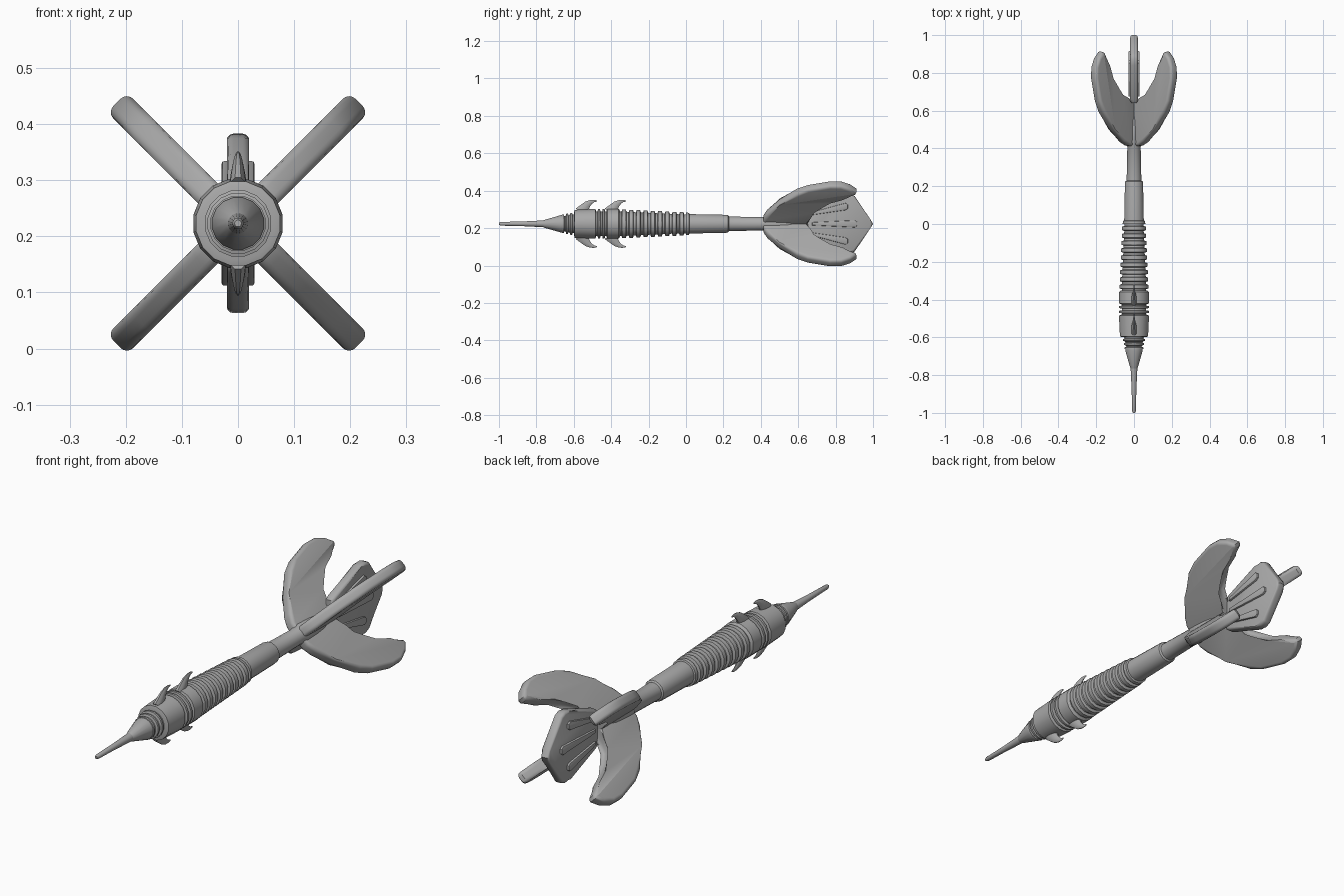
import bpy, bmesh, math
from mathutils import Vector, Matrix

cube = bpy.data.objects.get("Cube")
if cube:
    bpy.data.objects.remove(cube, do_unlink=True)

AXIS = 0.223   # height of the dart's centre line
SIDES = 16

grey = bpy.data.materials.new("plain_grey")
grey.use_nodes = True
grey.diffuse_color = (0.4, 0.4, 0.4, 1)
grey.node_tree.nodes["Principled BSDF"].inputs["Base Color"].default_value = (0.4, 0.4, 0.4, 1)


def finish(name, bm, angle=30):
    """Turn a bmesh into a smooth-shaded object on the centre line."""
    bmesh.ops.recalc_face_normals(bm, faces=bm.faces)
    mesh = bpy.data.meshes.new(name)
    bm.to_mesh(mesh)
    bm.free()
    mesh.materials.append(grey)
    ob = bpy.data.objects.new(name, mesh)
    bpy.context.collection.objects.link(ob)
    ob.location.z = AXIS
    bpy.ops.object.select_all(action='DESELECT')
    ob.select_set(True)
    bpy.context.view_layer.objects.active = ob
    bpy.ops.object.shade_smooth_by_angle(angle=math.radians(angle))
    return ob


def skin(bm, rings):
    """Bridge a list of vertex rings and cap both ends."""
    n = len(rings[0])
    for a, b in zip(rings, rings[1:]):
        for i in range(n):
            bm.faces.new((a[i], a[(i + 1) % n], b[(i + 1) % n], b[i]))
    bm.faces.new(rings[0])
    bm.faces.new(rings[-1])


def lathe(name, profile):
    """Revolve (y, radius) pairs about the y axis."""
    bm = bmesh.new()
    turns = [math.tau * (i + 0.5) / SIDES for i in range(SIDES)]
    skin(bm, [[bm.verts.new((r * math.cos(t), y, r * math.sin(t))) for t in turns]
              for y, r in profile])
    return finish(name, bm)


def slab(name, outline, half, bevel, centre=0.0, segments=3):
    """Extrude a (y, z) outline along x with rounded rims."""
    bm = bmesh.new()
    skin(bm, [[bm.verts.new((centre + s * half, y, z)) for y, z in outline]
              for s in (-1, 1)])
    rims = [e for e in bm.edges if abs(e.verts[0].co.x - e.verts[1].co.x) < 1e-6]
    bmesh.ops.bevel(bm, geom=rims, offset=bevel, segments=segments,
                    affect='EDGES', profile=0.5, clamp_overlap=True)
    return finish(name, bm, 40)


# Needle and nose cone
lathe("needle", [(-1.0, 0.006), (-0.99, 0.010), (-0.87, 0.013), (-0.75, 0.019)])
lathe("nose_cone", [(-0.765, 0.018), (-0.755, 0.022), (-0.67, 0.047), (-0.66, 0.047)])

# Ringed neck behind the nose
neck = [(-0.66, 0.042)]
for y, r in [(-0.665, 0.050), (-0.643, 0.055), (-0.621, 0.060)]:
    neck += [(y, r - 0.010), (y + 0.003, r), (y + 0.012, r), (y + 0.015, r - 0.010)]
lathe("neck_rings", neck[1:] + [(-0.59, 0.052)])

# Two smooth grip sleeves with thin rings between them
lathe("front_sleeve", [(-0.598, 0.066), (-0.595, 0.076), (-0.51, 0.080), (-0.485, 0.081), (-0.48, 0.07)])
lathe("sleeve_core", [(-0.6, 0.055), (-0.48, 0.066), (-0.32, 0.066)])
for i, y in enumerate((-0.473, -0.448)):
    lathe(f"sleeve_ring_{i}", [(y, 0.066), (y + 0.003, 0.081), (y + 0.013, 0.081), (y + 0.016, 0.066)])
lathe("rear_sleeve", [(-0.425, 0.07), (-0.42, 0.081), (-0.36, 0.081), (-0.352, 0.07)])

# Ribbed grip, narrowing toward the back
ribs = []
for i in range(9):
    y, r = -0.345 + 0.0385 * i, 0.078 - 0.0018 * i
    ribs += [(y, r - 0.012), (y + 0.004, r), (y + 0.023, r), (y + 0.027, r - 0.012)]
lathe("ribbed_grip", ribs + [(0.0, 0.052), (0.001, 0.061), (0.016, 0.060), (0.02, 0.050)])

# Stepped shaft that ends in a rounded taper between the fins
lathe("thick_shaft", [(0.01, 0.053), (0.215, 0.049), (0.225, 0.047), (0.23, 0.04)])
lathe("thin_shaft", [(0.22, 0.040), (0.41, 0.036), (0.43, 0.046), (0.5, 0.044),
                     (0.55, 0.041), (0.58, 0.035), (0.59, 0.02)])

# Curled hooks above and below each sleeve
curl = [(-0.585, 0.060, 0.034), (-0.560, 0.088, 0.026), (-0.546, 0.105, 0.019),
        (-0.528, 0.117, 0.012), (-0.512, 0.122, 0.007), (-0.497, 0.122, 0.003)]
for place, shift in (("front", 0.02), ("rear", 0.175)):
    for side, up in (("upper", 1), ("lower", -1)):
        bm = bmesh.new()
        rings = []
        for k, (y, z, r) in enumerate(curl):
            lo, hi = curl[max(k - 1, 0)], curl[min(k + 1, len(curl) - 1)]
            along = Vector((0, hi[0] - lo[0], hi[1] - lo[1])).normalized()
            across = Vector((0, along.z, -along.y))
            rings.append([])
            for i in range(10):
                t = math.tau * i / 10
                p = Vector((0.5 * r * math.cos(t), y + shift, z)) + across * r * math.sin(t)
                rings[-1].append(bm.verts.new((p.x, p.y, p.z * up)))
        skin(bm, rings)
        finish(f"{place}_{side}_hook", bm, 50)

# Four swept fins set in a cross
fin = [(0.41, 0.0), (0.415, 0.055), (0.435, 0.095), (0.50, 0.165), (0.59, 0.248), (0.65, 0.277),
       (0.77, 0.305), (0.83, 0.304), (0.88, 0.282), (0.912, 0.252), (0.906, 0.236),
       (0.84, 0.205), (0.77, 0.178), (0.71, 0.150), (0.67, 0.115), (0.652, 0.07), (0.65, 0.0)]
for i, name in enumerate(("upper_left", "lower_left", "lower_right", "upper_right")):
    ob = slab(name + "_fin", fin, 0.025, 0.022, segments=4)
    ob.rotation_euler.y = math.radians(45 + 90 * i)

# Upright tail plate
half = [(0.64, 0.075), (0.66, 0.09), (0.84, 0.152), (0.875, 0.160), (0.902, 0.148), (0.985, 0.025)]
plate = half + [(1.0, 0.0)] + [(y, -z) for y, z in reversed(half)]
slab("tail_plate", plate, 0.020, 0.012)

# Three raised wedges fanned out on each face of the plate
for face, s in (("left", 1), ("right", -1)):
    for label, tilt, end in (("upper", 1, 0.865), ("middle", 0, 0.915), ("lower", -1, 0.865)):
        z0, z1 = 0.055 * tilt, 0.092 * tilt
        wedge = [(0.675, z0 - 0.008), (0.675, z0 + 0.008), (end - 0.012, z1 + 0.019),
                 (end, z1 + 0.010), (end, z1 - 0.010), (end - 0.012, z1 - 0.019)]
        slab(f"{face}_{label}_ridge", wedge, 0.008, 0.004, s * 0.021, 2)
